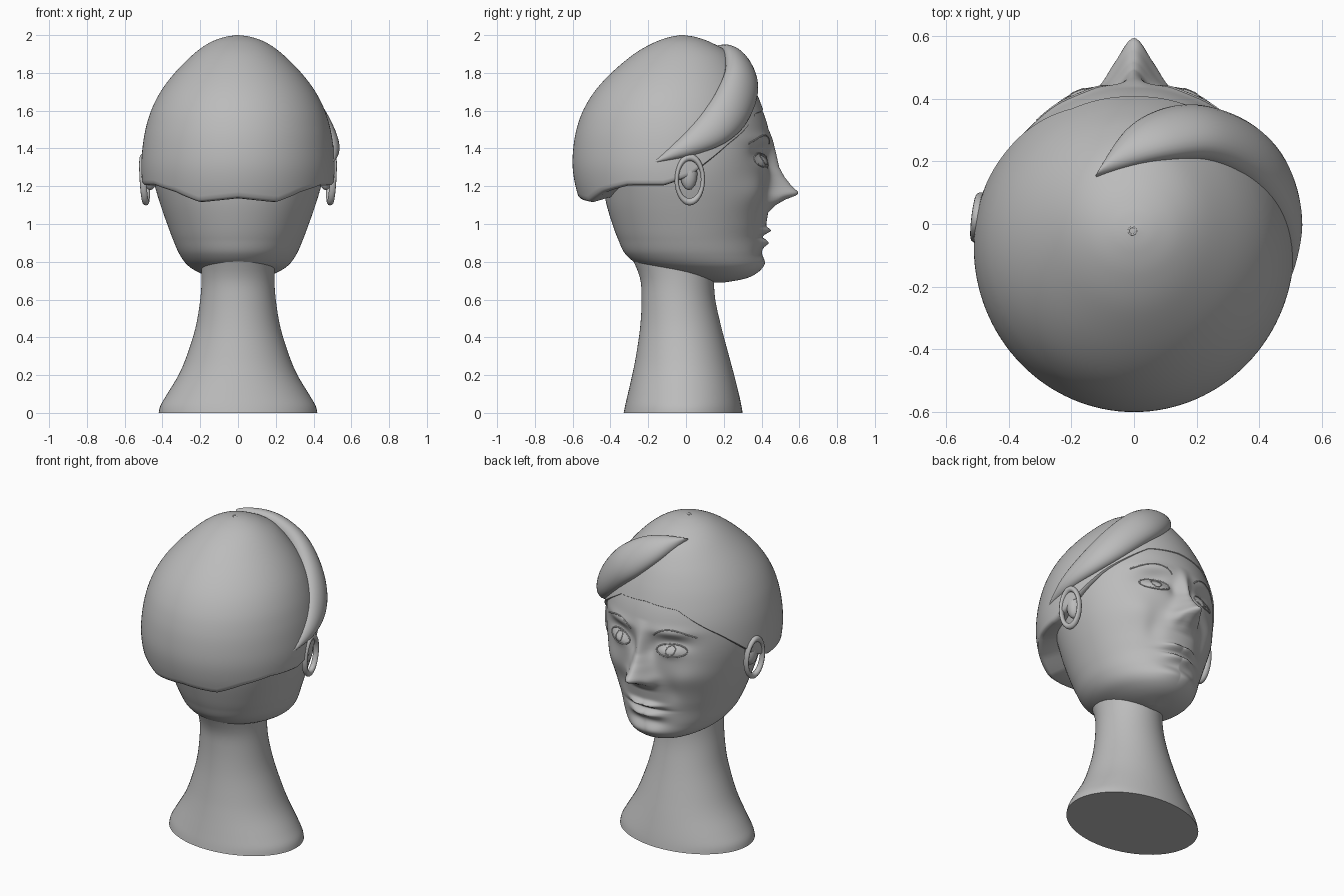
import bpy, bmesh, math
from mathutils import Vector
from math import sin, cos, pi, exp

cube = bpy.data.objects.get("Cube")
if cube:
    bpy.data.objects.remove(cube)

grey = bpy.data.materials.new("matte grey")
grey.use_nodes = True
grey.diffuse_color = (0.5, 0.5, 0.5, 1)
grey.node_tree.nodes["Principled BSDF"].inputs["Base Color"].default_value = (0.5, 0.5, 0.5, 1)


def finish(obj, angle=50):
    obj.data.materials.append(grey)
    bpy.ops.object.select_all(action="DESELECT")
    obj.select_set(True)
    bpy.context.view_layer.objects.active = obj
    bpy.ops.object.shade_smooth_by_angle(angle=math.radians(angle))
    return obj


def sample(rows, u):
    """Smooth interpolation through rows at fractional index u."""
    i = max(0, min(int(u), len(rows) - 2))
    t = u - i
    a, b, c, d = (rows[max(0, min(k, len(rows) - 1))] for k in range(i - 1, i + 3))
    return [q + t / 2 * (r - p + t * (2 * p - 5 * q + 4 * r - s + t * (3 * (q - r) + s - p)))
            for p, q, r, s in zip(a, b, c, d)]


def lookup(keys, x):
    """Smoothly eased lookup in a list of (position, value)."""
    for (x0, v0), (x1, v1) in zip(keys, keys[1:]):
        if x <= x1:
            t = max(0, (x - x0) / (x1 - x0))
            return v0 + (v1 - v0) * t
    return keys[-1][1]


def oval(row, a):
    """Point on an elliptical section (z, back, front, half width); a = 0 is the face."""
    z, back, front, half = row
    return Vector((half * sin(a), (back + front) / 2 + (front - back) / 2 * cos(a), z))


def loft(name, rings, angle=50):
    bm = bmesh.new()
    grid = [[bm.verts.new(p) for p in ring] for ring in rings]
    n = len(grid[0])
    for lo, hi in zip(grid, grid[1:]):
        for j in range(n):
            k = (j + 1) % n
            bm.faces.new((lo[j], lo[k], hi[k], hi[j]))
    bm.faces.new(grid[0][::-1])
    bm.faces.new(grid[-1])
    bmesh.ops.remove_doubles(bm, verts=bm.verts, dist=1e-5)
    bmesh.ops.recalc_face_normals(bm, faces=bm.faces)
    mesh = bpy.data.meshes.new(name)
    bm.to_mesh(mesh)
    bm.free()
    obj = bpy.data.objects.new(name, mesh)
    bpy.context.collection.objects.link(obj)
    return finish(obj, angle)


def turn(n):
    return [2 * pi * j / n for j in range(n)]


# Neck with flared foot
NECK = [(0, -.33, .30, .42), (.04, -.322, .293, .41), (.1, -.308, .28, .375), (.2, -.285, .255, .315),
        (.3, -.265, .228, .272), (.45, -.243, .188, .225), (.6, -.235, .155, .2),
        (.72, -.245, .15, .193), (.85, -.3, .17, .2)]
loft("neck", [[oval(sample(NECK, k / 4), a) for a in turn(64)] for k in range(33)])

# Head sections: z, back, front, half width
HEAD = [(.69, .14, .20, .02), (.71, .03, .31, .12), (.74, -.1, .375, .2), (.78, -.24, .405, .265),
        (.84, -.32, .41, .31), (.92, -.36, .41, .345), (1.0, -.39, .425, .375), (1.1, -.42, .44, .41),
        (1.2, -.44, .445, .44), (1.3, -.46, .45, .46), (1.4, -.47, .45, .465), (1.5, -.46, .437, .455),
        (1.6, -.43, .405, .43), (1.7, -.37, .35, .38), (1.8, -.25, .26, .28)]
NOSE = [(1.06, 0), (1.1, .035), (1.13, .085), (1.155, .15), (1.17, .15), (1.2, .115),
        (1.25, .073), (1.3, .045), (1.4, .022), (1.5, 0)]
# Relief bumps: x, z, spread x, spread z, depth
RELIEF = [(.18, 1.375, .10, .05, -.035), (.18, 1.335, .06, .035, .026), (.06, 1.33, .04, .06, -.015),
          (.18, 1.45, .12, .03, .012), (.27, 1.17, .09, .08, .02), (.07, 1.13, .03, .03, .025),
          (.17, 1.06, .05, .08, -.015), (.035, .965, .07, .016, .035), (.03, .9, .07, .02, .03),
          (.05, .932, .09, .008, -.012), (.05, .85, .08, .025, -.012), (.05, .79, .08, .03, .012)]


def face_point(row, a):
    p = oval(row, a)
    if cos(a) > 0:
        x, z = abs(p.x), p.z
        width = .04 + .035 * max(0, min(1, (1.32 - z) / .2))
        push = lookup(NOSE, z) * exp(-(x / width) ** 2)
        for bx, bz, sx, sz, depth in RELIEF:
            push += depth * exp(-((x - bx) / sx) ** 2 - ((z - bz) / sz) ** 2)
        p.y += push * min(1, 2 * cos(a))
    return p


def on_face(x, z):
    """Place a point on the face from its x and z."""
    u = next(i for i in range(len(HEAD) - 1) if HEAD[i + 1][0] >= z)
    u += (z - HEAD[u][0]) / (HEAD[u + 1][0] - HEAD[u][0])
    row = sample(HEAD, u)
    row[0] = z
    return face_point(row, math.asin(max(-1, min(1, x / row[3]))))


# Columns crowd towards the face for finer relief
columns = [a - .55 * sin(a) for a in turn(160)]
steps = 10 * (len(HEAD) - 1)
loft("head", [[face_point(sample(HEAD, k / 10), a) for a in columns] for k in range(steps + 1)], 80)

# Hair cap, its lower edge following the hairline
CAP = [(1.1, -.555, .44, .49), (1.2, -.585, .449, .505), (1.3, -.6, .454, .512), (1.4, -.597, .453, .506),
       (1.5, -.58, .44, .49), (1.6, -.545, .41, .46), (1.7, -.485, .37, .41), (1.8, -.395, .315, .335),
       (1.9, -.275, .235, .235), (1.96, -.17, .135, .15), (1.99, -.085, .05, .07), (2, -.02, -.02, 0)]
HAIRLINE = [(0, 1.6), (25, 1.58), (55, 1.42), (80, 1.25), (95, 1.205), (118, 1.205),
            (138, 1.17), (155, 1.122), (180, 1.143)]


def hair_point(a, t):
    edge = lookup(HAIRLINE, abs(math.degrees(math.remainder(a, 2 * pi))))
    start = (edge - 1.1) * 10
    return oval(sample(CAP, start + (len(CAP) - 1 - start) * t), a)


def tuck(a, scale, lift):
    p = hair_point(a, 0)
    return Vector((p.x * scale, (p.y + .07) * scale - .07, p.z + lift))


rings = [[tuck(a, s, h) for a in turn(128)] for s, h in ((.72, .03), (.95, .0), (.985, .003))]
rings += [[hair_point(a, .012 + .988 * k / 60) for a in turn(128)] for k in range(61)]
loft("hair_cap", rings)

# Swept fringe: a crescent between an upper and a lower edge
UPPER = [(-.12, .15, 1.93), (.0, .19, 1.935), (.12, .215, 1.91), (.25, .22, 1.83), (.36, .17, 1.71),
         (.44, .08, 1.58), (.49, -.04, 1.45), (.48, -.18, 1.33)]
LOWER = [(-.12, .15, 1.93), (-.03, .29, 1.84), (.08, .355, 1.74), (.2, .36, 1.64), (.34, .30, 1.51),
         (.44, .19, 1.42), (.49, .02, 1.36), (.48, -.18, 1.32)]
core = Vector((0, -.07, 1.45))
rings = []
for k in range(57):
    up, low = Vector(sample(UPPER, k / 8)), Vector(sample(LOWER, k / 8))
    mid = (up + low) / 2
    out = (mid - core).normalized()
    bulge = .012 + .065 * sin(pi * k / 56) ** .7
    rings.append([mid + (up - low) / 2 * cos(b) + out * bulge * sin(b) for b in turn(28)])
loft("swept_fringe", rings, 70)


def line(name, points, thickness, cyclic=False):
    data = bpy.data.curves.new(name, "CURVE")
    data.dimensions = "3D"
    data.bevel_depth = thickness
    data.bevel_resolution = 2
    spline = data.splines.new("POLY")
    spline.points.add(len(points) - 1)
    for sp, p in zip(spline.points, points):
        sp.co = (*p, 1)
    spline.use_cyclic_u = cyclic
    data.materials.append(grey)
    bpy.context.collection.objects.link(bpy.data.objects.new(name, data))


for side, s in (("left", 1), ("right", -1)):
    # Brows, lids and irises drawn as fine raised lines
    arc = [i / 20 for i in range(21)]
    line(side + "_brow", [on_face(s * (.08 + .23 * t), 1.425 + .045 * sin(pi * t ** .8)) for t in arc], .004)
    line(side + "_eyelid", [on_face(s * (.18 + .085 * cos(b)), 1.338 + .036 * sin(b)) for b in turn(36)], .004, True)
    line(side + "_iris", [on_face(s * (.18 + .026 * cos(b)), 1.34 + .026 * sin(b)) for b in turn(24)], .003, True)

    # Ear and hoop earring
    bpy.ops.mesh.primitive_uv_sphere_add(segments=24, ring_count=16, location=(s * .465, .015, 1.265))
    ear = bpy.context.object
    ear.name = side + "_ear"
    ear.scale = (.04, .045, .085)
    finish(ear)
    bpy.ops.mesh.primitive_torus_add(major_segments=48, minor_segments=12, major_radius=.1, minor_radius=.016,
                                     location=(s * .495, .02, 1.235), rotation=(0, pi / 2 + s * .06, s * .12))
    hoop = bpy.context.object
    hoop.name = side + "_earring"
    hoop.scale = (1.18, .7, 1.1)
    finish(hoop)

# Small ring at the crown
bpy.ops.mesh.primitive_torus_add(major_segments=24, minor_segments=8, major_radius=.012, minor_radius=.003,
                                 location=(-.005, -.022, 1.997))
bpy.context.object.name = "crown_ring"
finish(bpy.context.object)
